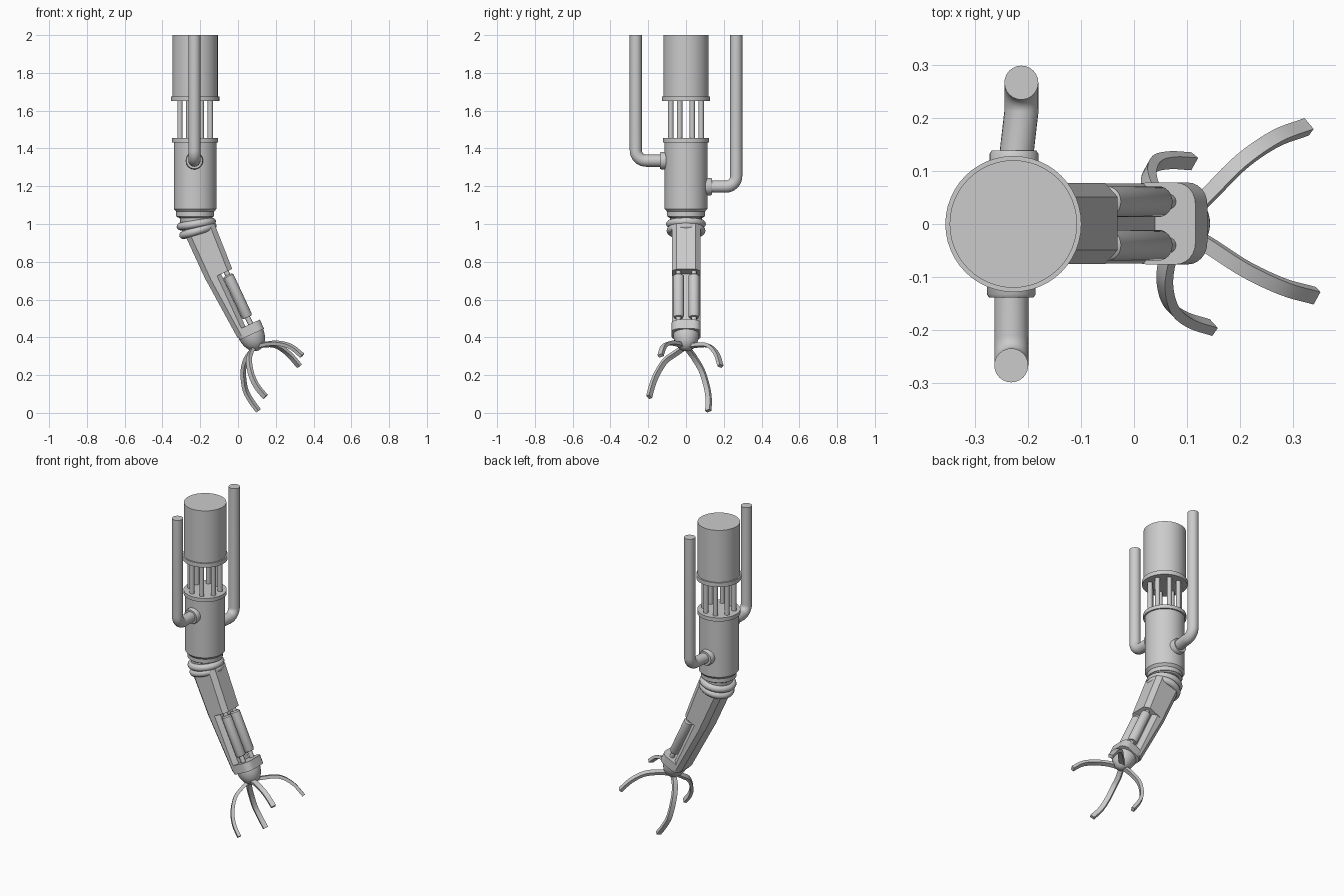
import bpy, bmesh, math
from mathutils import Vector, Matrix

if "Cube" in bpy.data.objects:
    bpy.data.objects.remove(bpy.data.objects["Cube"])


def loft(name, rings, angle=35):
    """Skin a list of equal-length rings and cap both ends."""
    bm = bmesh.new()
    vs = [[bm.verts.new(p) for p in ring] for ring in rings]
    n = len(vs[0])
    for a, b in zip(vs, vs[1:]):
        for i in range(n):
            j = (i + 1) % n
            bm.faces.new((a[i], a[j], b[j], b[i]))
    bm.faces.new(vs[0])
    bm.faces.new(vs[-1])
    bmesh.ops.recalc_face_normals(bm, faces=bm.faces)
    me = bpy.data.meshes.new(name)
    bm.to_mesh(me)
    bm.free()
    ob = bpy.data.objects.new(name, me)
    bpy.context.collection.objects.link(ob)
    return smooth(ob, angle)


def smooth(ob, angle=35):
    bpy.ops.object.select_all(action='DESELECT')
    ob.select_set(True)
    bpy.context.view_layer.objects.active = ob
    bpy.ops.object.shade_smooth_by_angle(angle=math.radians(angle))
    return ob


def circle(n):
    return [(math.cos(2 * math.pi * i / n), math.sin(2 * math.pi * i / n)) for i in range(n)]


def turned(name, profile, mat, n=40):
    """Turn a (radius, height) profile about the local z axis."""
    return loft(name, [[mat @ Vector((r * c, r * s, h)) for c, s in circle(n)] for r, h in profile])


def sweep(name, path, section, normal):
    """Sweep a section along a path that bends about the given normal."""
    pts = [Vector(p) for p in path]
    rings = []
    for i, p in enumerate(pts):
        t = (pts[min(i + 1, len(pts) - 1)] - pts[max(i - 1, 0)]).normalized()
        b = t.cross(normal).normalized()
        n = b.cross(t)
        rings.append([p + n * u + b * v for u, v in section])
    return loft(name, rings)


def curve_points(ctrl, steps=6):
    """Catmull-Rom points through the control points."""
    c = [Vector(p) for p in ctrl]
    c = [2 * c[0] - c[1]] + c + [2 * c[-1] - c[-2]]
    out = []
    for i in range(1, len(c) - 2):
        p0, p1, p2, p3 = c[i - 1:i + 3]
        for k in range(steps):
            t = k / steps
            out.append(0.5 * (2 * p1 + (p2 - p0) * t + (2 * p0 - 5 * p1 + 4 * p2 - p3) * t * t
                              + (3 * p1 - p0 - 3 * p2 + p3) * t ** 3))
    return out + [c[-2]]


def ring(name, loc, tilt, major, minor):
    bpy.ops.mesh.primitive_torus_add(location=loc, rotation=(0, -tilt, 0), major_radius=major,
                                     minor_radius=minor, major_segments=40, minor_segments=12)
    ob = bpy.context.object
    ob.name = name
    return smooth(ob, 60)


def octagon(u0, u1, half, cut, d):
    """Chamfered rectangle in the forearm's local frame."""
    k = cut
    return [ARM @ Vector((u, v, d)) for u, v in (
        (u0 + k, -half), (u1 - k, -half), (u1, -half + k), (u1, half - k),
        (u1 - k, half), (u0 + k, half), (u0, half - k), (u0, -half + k))]


# Upper arm cylinders with flanges
AX = -0.227
UP = Matrix.Translation((AX, 0, 0))
turned("upper_cylinder", [(0.12, 2.0), (0.12, 1.676), (0.128, 1.676), (0.128, 1.65)], UP, 48)
turned("lower_cylinder", [(0.122, 1.455), (0.122, 1.432), (0.113, 1.432), (0.113, 1.08),
                          (0.1, 1.065), (0.1, 1.04)], UP, 48)

# Ring of rods between the cylinders
for i in range(8):
    a = math.pi / 8 + i * math.pi / 4
    m = Matrix.Translation((AX + 0.087 * math.cos(a), 0.087 * math.sin(a), 0))
    turned(f"link_rod_{i + 1}", [(0.014, 1.44), (0.014, 1.66)], m, 14)

# Hoses with elbows and collars on both sides
for side, x_in, x_out, z in ((-1, -0.231, -0.231, 1.335), (1, -0.226, -0.212, 1.198)):
    r, yo = 0.055, 0.266
    path = [(x_in, side * 0.09, z)]
    for k in range(9):
        a = k * math.pi / 16
        path.append((x_out, side * (yo - r + r * math.sin(a)), z + r - r * math.cos(a)))
    path.append((x_out, side * yo, 2.0))
    label = "front" if side < 0 else "back"
    sweep(f"{label}_hose", path, [(0.032 * c, 0.032 * s) for c, s in circle(24)], Vector((1, 0, 0)))
    m = Matrix.Translation((x_in, 0, z)) @ Matrix.Rotation(-side * math.pi / 2, 4, 'X')
    turned(f"{label}_hose_collar", [(0.046, 0.09), (0.046, 0.132), (0.042, 0.138)], m, 28)

# Forearm frame: x across the arm, z along it
TILT = math.radians(25)
s, c = math.sin(TILT), math.cos(TILT)
ARM = Matrix(((c, 0, s, -0.198), (0, -1, 0, 0.001), (s, 0, -c, 0.958), (0, 0, 0, 1)))

# Flexible neck
ring("neck_ring_top", (AX, 0, 1.05), 0, 0.082, 0.018)
ring("neck_ring_middle", (-0.221, 0, 1.0), math.radians(9), 0.084, 0.021)
ring("neck_ring_bottom", (-0.212, 0, 0.965), math.radians(17), 0.082, 0.021)
loft("neck_core", [[(x + 0.084 * math.cos(t) * p, 0.084 * q, z + 0.084 * math.sin(t) * p)
                    for p, q in circle(32)]
                   for x, z, t in ((AX, 1.05, 0), (-0.22, 1.0, 0.16), (-0.203, 0.95, 0.36))])

# Forearm housing and its back plate
loft("forearm_housing", [octagon(-0.082, 0.085, 0.076, 0.026, -0.01),
                         octagon(-0.083, 0.069, 0.076, 0.026, 0.248)], 20)
loft("forearm_back", [octagon(-0.082, 0.004, 0.075, 0.024, 0.24),
                      octagon(-0.06, 0.004, 0.075, 0.024, 0.59)], 20)

# Pair of pistons
for v in (-0.041, 0.041):
    m = ARM @ Matrix.Translation((0.034, v, 0))
    n = "front" if v > 0 else "back"
    turned(f"{n}_piston_body", [(0.022, 0.268), (0.029, 0.275), (0.029, 0.505), (0.024, 0.515)], m, 24)
    turned(f"{n}_piston_rod", [(0.014, 0.24), (0.014, 0.57)], m, 14)

# Wrist plate with rounded corners
plate = []
for k, d in ((0.0, 0.553), (0.0, 0.606)):
    pts = []
    for qx, qy, a0 in ((1, 1, 0), (-1, 1, 90), (-1, -1, 180), (1, -1, 270)):
        for j in range(7):
            a = math.radians(a0 + j * 15)
            pts.append(ARM @ Vector((0.017 + qx * 0.031 + 0.04 * math.cos(a),
                                     qy * 0.037 + 0.04 * math.sin(a), d)))
    plate.append(pts)
loft("wrist_plate", plate)

# Domed palm
dome = [(0.069 * math.cos(k * math.pi / 20), 0.6 + 0.098 * math.sin(k * math.pi / 20)) for k in range(10)]
turned("palm_dome", dome + [(0.002, 0.698)], ARM @ Matrix.Translation((0.014, 0, 0)), 36)

# Four curved fingers
fingers = {
    "upper_back": [(0.08, 0.005, 0.345), (0.13, 0.045, 0.357), (0.2, 0.115, 0.357),
                   (0.265, 0.16, 0.315), (0.325, 0.183, 0.248)],
    "upper_front": [(0.08, -0.005, 0.345), (0.14, -0.04, 0.364), (0.21, -0.085, 0.369),
                    (0.28, -0.118, 0.35), (0.34, -0.135, 0.303)],
    "lower_back": [(0.085, 0.005, 0.345), (0.045, 0.045, 0.29), (0.028, 0.085, 0.22),
                   (0.037, 0.112, 0.13), (0.067, 0.12, 0.068), (0.108, 0.118, 0.011)],
    "lower_front": [(0.085, -0.005, 0.35), (0.065, -0.06, 0.312), (0.058, -0.11, 0.275),
                    (0.07, -0.155, 0.205), (0.1, -0.18, 0.14), (0.145, -0.195, 0.085)],
}
for name, ctrl in fingers.items():
    a, m, b = Vector(ctrl[0]), Vector(ctrl[len(ctrl) // 2]), Vector(ctrl[-1])
    bend = (m - a).cross(b - m).normalized()
    w, h = 0.014, 0.0095
    sweep(f"{name}_finger", curve_points(ctrl), [(-w, -h), (w, -h), (w, h), (-w, h)], bend)
